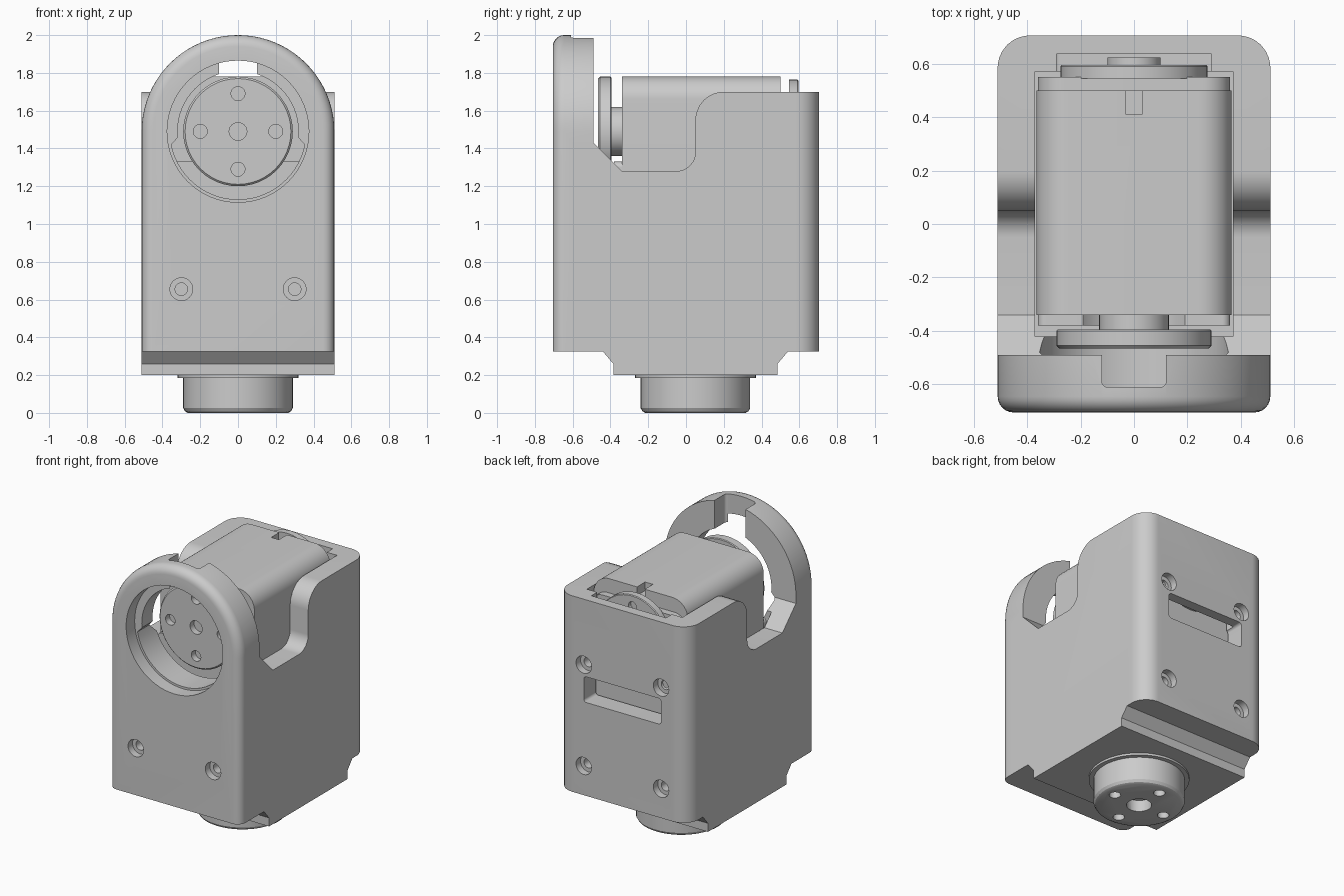
import bpy, bmesh, math
from mathutils import Vector

default = bpy.data.objects.get("Cube")
if default:
    bpy.data.objects.remove(default, do_unlink=True)

grey = bpy.data.materials.new("light_grey")
grey.use_nodes = True
grey.diffuse_color = (0.6, 0.6, 0.6, 1)
grey.node_tree.nodes["Principled BSDF"].inputs["Base Color"].default_value = (0.6, 0.6, 0.6, 1)

PLACE = {
    "x": lambda u, v, h: (h, u, v),
    "y": lambda u, v, h: (u, h, v),
    "z": lambda u, v, h: (u, v, h),
}


def solid(name, axis, layers):
    """Closed solid lofted through (height, outline) layers along an axis."""
    bm = bmesh.new()
    rings = [[bm.verts.new(PLACE[axis](u, v, h)) for u, v in pts] for h, pts in layers]
    for a, b in zip(rings, rings[1:]):
        for i in range(len(a)):
            j = (i + 1) % len(a)
            bm.faces.new((a[i], a[j], b[j], b[i]))
    bm.faces.new(rings[0][::-1])
    bm.faces.new(rings[-1])
    bmesh.ops.recalc_face_normals(bm, faces=bm.faces[:])
    mesh = bpy.data.meshes.new(name)
    bm.to_mesh(mesh)
    bm.free()
    obj = bpy.data.objects.new(name, mesh)
    bpy.context.scene.collection.objects.link(obj)
    return obj


def prism(name, axis, pts, lo, hi):
    return solid(name, axis, [(lo, pts), (hi, pts)])


def circle(r, u=0, v=0, n=48):
    return [(u + r * math.cos(2 * math.pi * i / n), v + r * math.sin(2 * math.pi * i / n))
            for i in range(n)]


def turned(name, axis, u, v, steps):
    return solid(name, axis, [(h, circle(r, u, v)) for h, r in steps])


def rect(u0, u1, v0, v1, r=0):
    return fillet([(u0, v0, r), (u1, v0, r), (u1, v1, r), (u0, v1, r)])


def fillet(corners, n=8):
    """Polygon whose corners (u, v, radius) are rounded."""
    out = []
    for i, (u, v, r) in enumerate(corners):
        if r == 0:
            out.append((u, v))
            continue
        p = Vector((u, v, 0))
        a = (Vector((*corners[i - 1][:2], 0)) - p).normalized()
        b = (Vector((*corners[(i + 1) % len(corners)][:2], 0)) - p).normalized()
        half = a.angle(b) / 2
        centre = p + (a + b).normalized() * (r / math.sin(half))
        t = r / math.tan(half)
        start, end = p + a * t - centre, p + b * t - centre
        for k in range(n + 1):
            q = centre + start.lerp(end, k / n).normalized() * r
            out.append((q.x, q.y))
    return out


def boolean(obj, tool, operation="DIFFERENCE"):
    """Apply a boolean and delete the tool."""
    mod = obj.modifiers.new("boolean", "BOOLEAN")
    mod.operation, mod.solver, mod.object = operation, "EXACT", tool
    graph = bpy.context.evaluated_depsgraph_get()
    mesh = bpy.data.meshes.new_from_object(obj.evaluated_get(graph))
    obj.modifiers.clear()
    obj.data = mesh
    bpy.data.objects.remove(tool, do_unlink=True)


AXLE = 1.49   # height of the tilt axis
HALF = 0.51   # half width of the housing

# Housing block: side profile trimmed by a plan with round rear corners
side = fillet([
    (-0.65, 0.325, 0), (-0.44, 0.325, 0), (-0.385, 0.26, 0), (-0.385, 0.2, 0),
    (0.485, 0.2, 0), (0.485, 0.26, 0), (0.54, 0.325, 0), (0.8, 0.325, 0),
    (0.8, 1.7, 0), (0.05, 1.7, 0.15), (0.05, 1.28, 0.1), (-0.34, 1.28, 0),
    (-0.49, 1.43, 0), (-0.65, 1.43, 0)])
housing = prism("housing", "x", side, -0.6, 0.6)
plan = fillet([(-HALF, -0.6, 0), (HALF, -0.6, 0), (HALF, 0.705, 0.12), (-HALF, 0.705, 0.12)])
boolean(housing, prism("plan", "z", plan, -1, 3), "INTERSECT")


# Arched front slab with a rounded front rim
def arch(inset, n=40):
    r = HALF - inset
    curve = [(r * math.cos(math.pi * i / n), AXLE + r * math.sin(math.pi * i / n))
             for i in range(n + 1)]
    return [(-r, 0.325), (r, 0.325)] + curve


R = 0.06
turns = [math.pi / 2 * k / 6 for k in range(7)]
slab = [(-0.49, arch(0))]
slab += [(-0.705 + R * (1 - math.sin(t)), arch(R * (1 - math.cos(t)))) for t in turns]
boolean(housing, solid("slab", "y", slab), "UNION")

# Motor cavity and rear disc recess
boolean(housing, prism("cavity", "z", rect(-0.37, 0.37, -0.42, 0.57), 0.58, 3))
boolean(housing, prism("recess", "z", rect(-0.29, 0.29, 0.5, 0.635), 1.15, 3))

# Stepped front bore with a clearance notch at the top
boolean(housing, prism("bore", "y", circle(0.375, 0, AXLE, 64), -1, -0.61))
lip = []
for u, v in circle(1, n=64):
    r = 0.36 if v < -0.13 else 0.32
    lip.append((r * u, AXLE + r * v))
boolean(housing, prism("inner_bore", "y", lip, -0.7, -0.3))
boolean(housing, prism("notch", "z", rect(-0.12, 0.12, -0.61, -0.4, 0.02), AXLE, 3))

# Rear cable window and counterbored screw holes
boolean(housing, prism("window", "y", rect(-0.3, 0.3, 0.98, 1.16, 0.02), 0.5, 1))
for x in (-0.3, 0.3):
    for z, sign in ((0.655, -1), (0.53, 1), (1.24, 1)):
        steps = [(sign * y, r) for y, r in ((0.6, 0.033), (0.655, 0.033), (0.655, 0.06), (0.8, 0.06))]
        boolean(housing, turned("screw_hole", "y", x, z, steps))

# Tilt motor body with a small slot on top
motor = prism("motor_body", "y", rect(-0.365, 0.365, 0.59, 1.78, 0.12), -0.34, 0.5)
boolean(motor, prism("slot", "z", rect(-0.03, 0.03, 0.41, 0.6), 1.72, 2))

# Motor end caps
front_cap = prism("motor_front_cap", "y", rect(-0.36, 0.36, 0.62, 1.33, 0.03), -0.38, -0.34)
boolean(front_cap, prism("cap_cut", "y", circle(0.25, 0, AXLE), -0.5, -0.2))
rear_cap = prism("motor_rear_cap", "y", rect(-0.36, 0.36, 0.62, 1.68, 0.1), 0.5, 0.55)

# Rotating discs
front_disc = turned("front_disc", "y", 0, AXLE, [
    (-0.465, 0.28), (-0.455, 0.29), (-0.4, 0.29), (-0.395, 0.285), (-0.395, 0.13), (-0.34, 0.13)])
rear_disc = turned("rear_disc", "y", 0, AXLE, [
    (0.5, 0.13), (0.545, 0.13), (0.545, 0.275), (0.59, 0.275), (0.595, 0.27),
    (0.595, 0.1), (0.622, 0.1)])
base_disc = turned("base_disc", "z", 0, 0.05, [
    (0, 0.265), (0.008, 0.28), (0.025, 0.29), (0.185, 0.29), (0.185, 0.32), (0.205, 0.32)])

# Bolt patterns in the discs
SPOTS = [(0.2, 0), (-0.2, 0), (0, 0.2), (0, -0.2)]
for disc, axis, v0, bolt, hub, lo, hi in (
        (front_disc, "y", AXLE, 0.037, 0.047, -0.6, -0.42),
        (rear_disc, "y", AXLE, 0.03, 0.04, 0.57, 0.8),
        (base_disc, "z", 0.05, 0.037, 0.08, -0.2, 0.08)):
    for u, v in SPOTS:
        boolean(disc, prism("bolt_hole", axis, circle(bolt, u, v0 + v, 20), lo, hi))
    boolean(disc, prism("hub_hole", axis, circle(hub, 0, v0, 24), lo, hi))

# Finish: one colour, smooth curves with sharp edges
for obj in (housing, motor, front_cap, rear_cap, front_disc, rear_disc, base_disc):
    obj.data.materials.clear()
    obj.data.materials.append(grey)
    bpy.ops.object.select_all(action="DESELECT")
    obj.select_set(True)
    bpy.context.view_layer.objects.active = obj
    bpy.ops.object.shade_smooth_by_angle(angle=math.radians(30))
